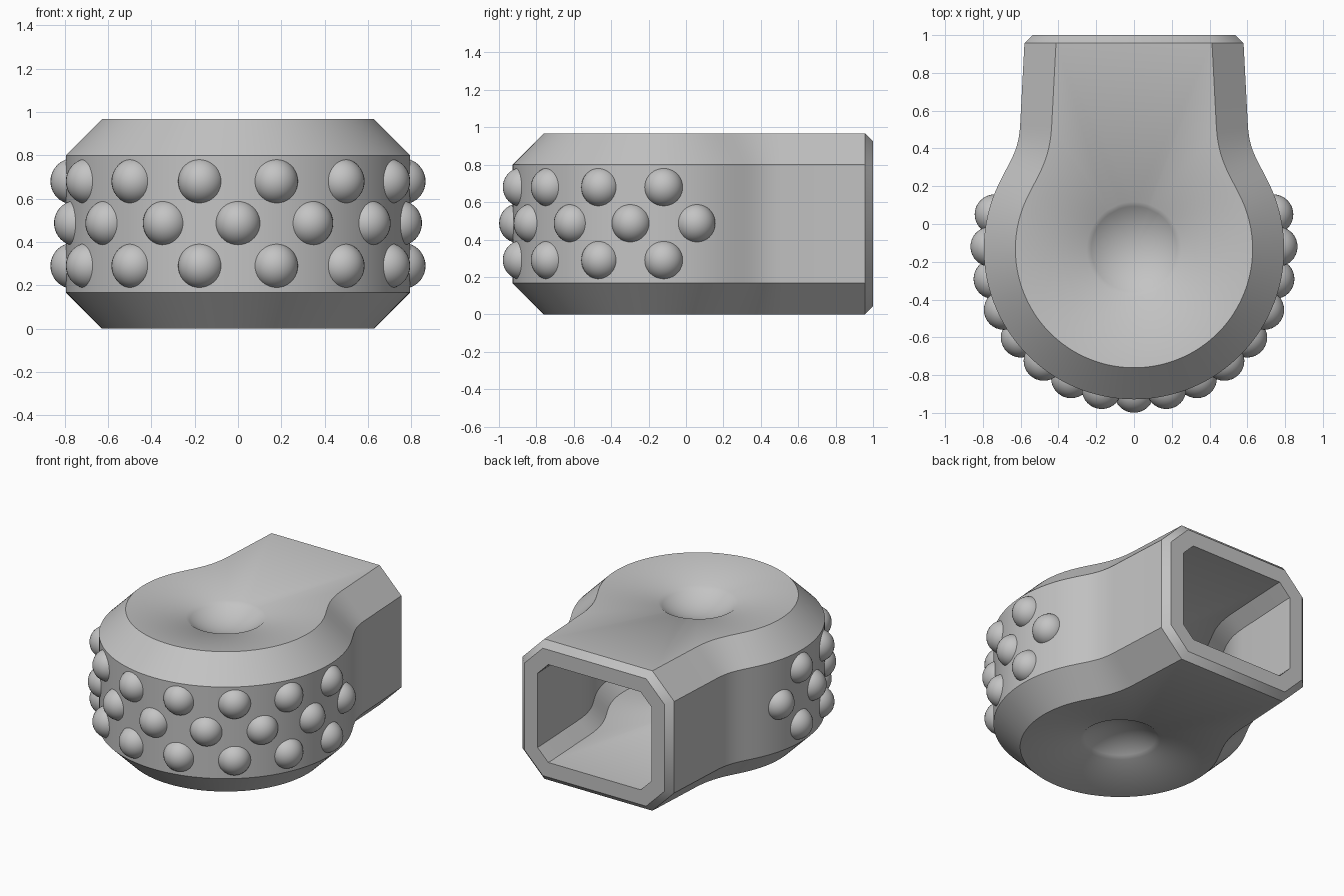
import bpy, bmesh, math
from mathutils import Vector, Matrix
from mathutils.geometry import interpolate_bezier

if "Cube" in bpy.data.objects:
    bpy.data.objects.remove(bpy.data.objects["Cube"], do_unlink=True)

CENTRE, RADIUS, HEIGHT = -0.133, 0.795, 0.967
CHAMFER, BEVEL, WALL, BACK = 0.167, 0.043, 0.145, 1.0
# Dimple: rim radius, rim depth below the edge, ball radius
DIMPLE, SINK, BALL = 0.25, 0.052, 0.39

grey = bpy.data.materials.new("mid grey")
grey.use_nodes = True
colour = (0.55, 0.55, 0.55, 1)
grey.diffuse_color = colour
grey.node_tree.nodes["Principled BSDF"].inputs["Base Color"].default_value = colour


def make_object(name, bm):
    mesh = bpy.data.meshes.new(name)
    bm.to_mesh(mesh)
    bm.free()
    mesh.materials.append(grey)
    obj = bpy.data.objects.new(name, mesh)
    bpy.context.collection.objects.link(obj)
    bpy.ops.object.select_all(action='DESELECT')
    obj.select_set(True)
    bpy.context.view_layer.objects.active = obj
    bpy.ops.object.shade_smooth_by_angle(angle=math.radians(38))


# Plan outline: round head, flowing shoulder, slightly tapered neck
def half_outline():
    end = math.radians(25)
    pts = []
    for i in range(41):
        a = -math.pi / 2 + (end + math.pi / 2) * i / 40
        pts.append(Vector((RADIUS * math.cos(a), CENTRE + RADIUS * math.sin(a), 0)))
    p = pts[-1]
    tangent = Vector((-math.sin(end), math.cos(end), 0))
    neck = Vector((0.603, 0.52, 0))
    curve = interpolate_bezier(p, p + tangent * 0.14, neck + Vector((0.008, -0.14, 0)), neck, 14)
    return pts + curve[1:] + [Vector((0.58, BACK - BEVEL, 0))]


half = half_outline()
outline = [Vector((-p.x, p.y, 0)) for p in reversed(half[1:])] + half
last = len(outline) - 1


def inward(i):
    if i in (0, last):
        return Vector((1 if i == 0 else -1, 0, 0))
    d = (outline[i + 1] - outline[i - 1]).normalized()
    return Vector((-d.y, d.x, 0))


# Chamfered wall section, shrunk evenly by t: (inset, height) pairs
def section(t):
    k = 0.414 * t
    return [(CHAMFER + k, t), (t, CHAMFER + k),
            (t, HEIGHT - CHAMFER - k), (CHAMFER + k, HEIGHT - t)]


# Roof or floor: surface sinking gently to a round rim, then a ball-shaped dimple
def dished_cap(bm, edge, t, top):
    ball, rim = BALL + t, DIMPLE + 0.4 * t
    slope = math.asin(rim / ball)
    pivot = HEIGHT - SINK + math.sqrt(BALL ** 2 - DIMPLE ** 2)
    angles = [math.atan2(v.co.y - CENTRE, v.co.x) for v in edge]
    gap = 12
    first, final = angles[0], angles[-1]
    angles += [final + (first - final) * j / gap for j in range(1, gap)]
    count = len(angles)

    def loop(s):
        z = pivot - ball * math.cos(s)
        r = ball * math.sin(s)
        return [bm.verts.new((r * math.cos(a), CENTRE + r * math.sin(a),
                              z if top else HEIGHT - z)) for a in angles]

    loops = [loop(slope * (1 - j / 9)) for j in range(9)]
    ring = loops[0]
    for i in range(last):
        bm.faces.new((edge[i], edge[i + 1], ring[i + 1], ring[i]))
    # Fans from the two neck corners to the back of the rim
    apex = last + gap // 2
    for i in range(last, count):
        corner = edge[last] if i < apex else edge[0]
        bm.faces.new((corner, ring[(i + 1) % count], ring[i]))
    bm.faces.new((edge[last], edge[0], ring[apex]))
    for a, b in zip(loops, loops[1:]):
        for i in range(count):
            j = (i + 1) % count
            bm.faces.new((a[i], a[j], b[j], b[i]))
    z = pivot - ball
    tip = bm.verts.new((0, CENTRE, z if top else HEIGHT - z))
    for i in range(count):
        bm.faces.new((loops[-1][i], loops[-1][(i + 1) % count], tip))


def shell(bm, t):
    rows = []
    for inset, z in section(t):
        row = [p + inward(i) * inset + Vector((0, 0, z)) for i, p in enumerate(outline)]
        rows.append([bm.verts.new(v) for v in row])
    for a, b in zip(rows, rows[1:]):
        for i in range(last):
            bm.faces.new((a[i], a[i + 1], b[i + 1], b[i]))
    dished_cap(bm, rows[0], t, False)
    dished_cap(bm, rows[-1], t, True)
    return [r[0] for r in rows] + [r[-1] for r in reversed(rows)]


def back_ring(bm, t):
    left = [Vector((-0.58 + d, BACK, z)) for d, z in section(t)]
    right = [Vector((-v.x, v.y, v.z)) for v in reversed(left)]
    return [bm.verts.new(v) for v in left + right]


# Hollow body with bevelled square-cut opening at the back
bm = bmesh.new()
rings = [shell(bm, 0), back_ring(bm, BEVEL), back_ring(bm, WALL), shell(bm, WALL)]
for a, b in zip(rings, rings[1:]):
    for i in range(8):
        j = (i + 1) % 8
        bm.faces.new((a[i], a[j], b[j], b[i]))
bmesh.ops.recalc_face_normals(bm, faces=bm.faces[:])
make_object("hollow_body", bm)

# Three staggered rows of round studs around the head
STEP = 26
for name, z, count in (("lower", 0.29, 8), ("middle", 0.487, 9), ("upper", 0.68, 8)):
    bm = bmesh.new()
    for n in range(count):
        a = math.radians((n - (count - 1) / 2) * STEP)
        spot = Matrix.Translation((0.76 * math.sin(a), CENTRE - 0.76 * math.cos(a), z))
        bmesh.ops.create_uvsphere(bm, u_segments=32, v_segments=20, radius=0.106, matrix=spot)
    hidden = [v for v in bm.verts
              if math.hypot(v.co.x, v.co.y - CENTRE) < RADIUS - 0.06]
    bmesh.ops.delete(bm, geom=hidden, context='VERTS')
    make_object(name + "_studs", bm)
